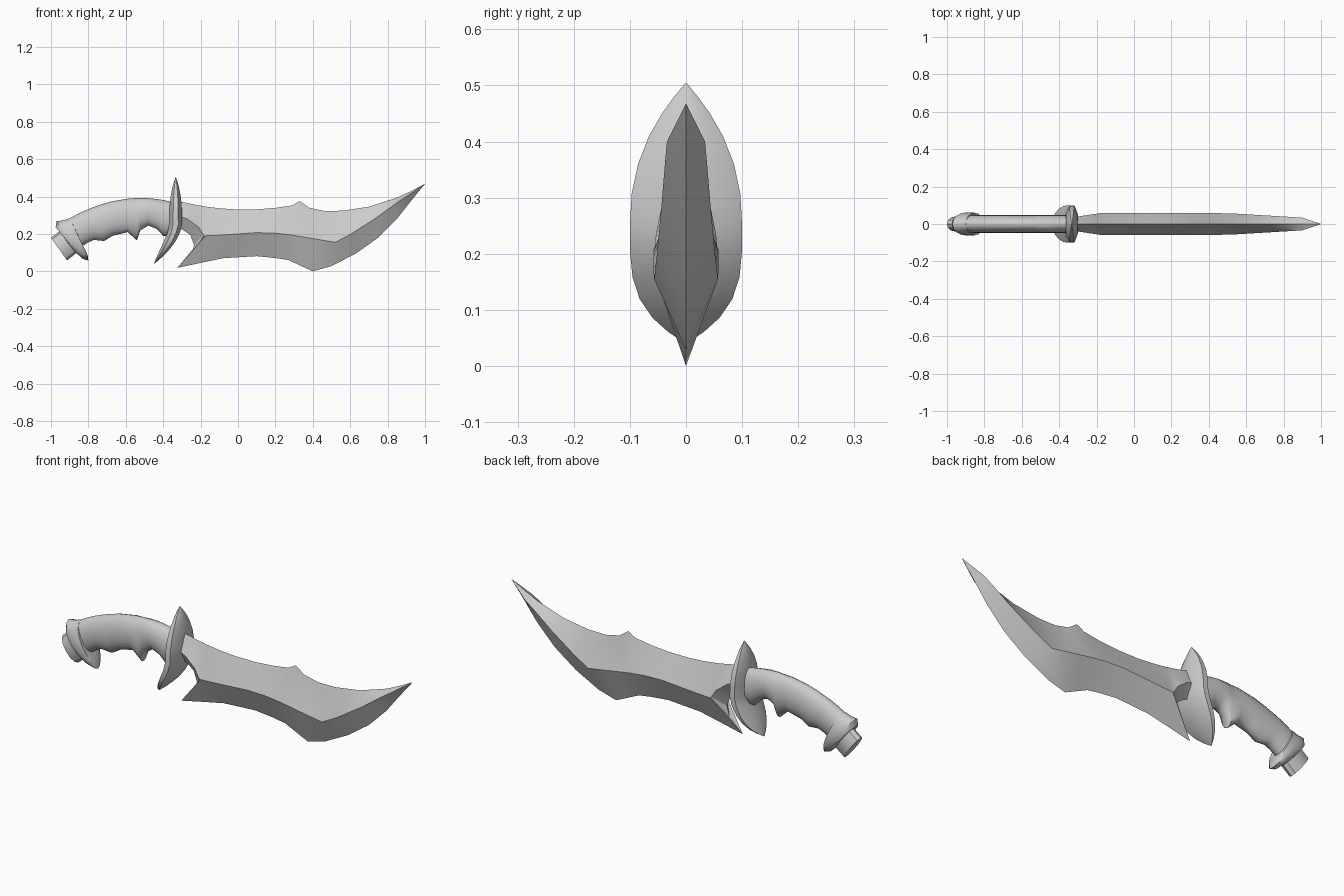
import bpy, bmesh, math

if "Cube" in bpy.data.objects:
    bpy.data.objects.remove(bpy.data.objects["Cube"])


def loft(name, rings, angle):
    """Skin a run of equal point rings and cap both ends."""
    bm = bmesh.new()
    loops = [[bm.verts.new(p) for p in ring] for ring in rings]
    n = len(loops[0])
    for a, b in zip(loops, loops[1:]):
        for i in range(n):
            j = (i + 1) % n
            bm.faces.new((a[i], a[j], b[j], b[i]))
    bm.faces.new(loops[0])
    bm.faces.new(loops[-1])
    bmesh.ops.remove_doubles(bm, verts=bm.verts, dist=0.0005)
    bmesh.ops.recalc_face_normals(bm, faces=bm.faces)
    me = bpy.data.meshes.new(name)
    bm.to_mesh(me)
    bm.free()
    ob = bpy.data.objects.new(name, me)
    bpy.context.collection.objects.link(ob)
    bpy.ops.object.select_all(action='DESELECT')
    ob.select_set(True)
    bpy.context.view_layer.objects.active = ob
    bpy.ops.object.shade_smooth_by_angle(angle=math.radians(angle))


def ring(a, b, w, section):
    """Fit a unit section between xz points a and b, with half width w in y."""
    cx, cz, dx, dz = (a[0] + b[0]) / 2, (a[1] + b[1]) / 2, (b[0] - a[0]) / 2, (b[1] - a[1]) / 2
    return [(cx + dx * u, w * v, cz + dz * u) for u, v in section]


def circle(n):
    return [(math.cos(2 * math.pi * i / n), math.sin(2 * math.pi * i / n)) for i in range(n)]


def spine(x):
    """Height of the blade's back: two hollow curves meeting at a barb."""
    if x < .3:
        return .33 + .36 * (x - .04) ** 2
    return .376 if x < .35 else .322 + .59 * (x - .5) ** 2 + max(0, .4 - x) * .5


# Blade: spine x, ridge x and z, cutting edge x and z
blade = [
    (-.36, -.36, .31, -.36, .22), (-.30, -.27, .28, -.30, .225), (-.26, -.21, .235, -.255, .195),
    (-.22, -.185, .195, -.235, .14), (-.19, -.182, .19, -.25, .085), (-.16, -.175, .19, -.325, .018),
    (-.10, -.12, .192, -.20, .045), (-.02, 0, .20, -.08, .07), (.10, .10, .207, .10, .081),
    (.20, .20, .204, .20, .071), (.29, .28, .195, .27, .06), (.33, .36, .182, .33, .032),
    (.38, .43, .17, .40, 0), (.46, .52, .155, .50, .028), (.56, .60, .197, .63, .095),
    (.70, .74, .287, .75, .18), (.85, .84, .36, .85, .28), (.92, .90, .40, .92, .37),
    (1, 1, .468, 1, .468),
]
rings = []
for sx, rx, rz, ex, ez in blade:
    w = 0 if rx == 1 else .058 - .06 * max(0, rx - .5) - .15 * max(0, -.18 - rx)
    sz = spine(sx) if rx < 1 else rz
    full = .42 if .3 < sx < .5 else .5
    mx, mz = (sx + rx) / 2, (sz + rz) / 2
    rings.append([(sx, 0, sz), (mx, -w * full, mz), (rx, -w, rz),
                  (ex, 0, ez), (rx, w, rz), (mx, w * full, mz)])
loft("blade", rings, 22)

# Guard: curved, bevelled oval plate ending in a horn above and below
bevel = [(su * u, sv * v) for su, sv, q in ((1, 1, 0), (1, -1, 1), (-1, -1, 0), (-1, 1, 1))
         for u, v in (((.4, 1), (1, .5)) if q == 0 else ((1, .5), (.4, 1)))]
rings = []
for i in range(15):
    t = math.sin(math.pi * (i / 14 - .5))
    z = .25 + (.255 if t > 0 else .21) * t
    x = -.333 - .116 * max(0, -t) ** 1.5
    half, w = .034 * (1 - abs(t) ** 3), .1 * (1 - abs(t) ** (2.3 if t > 0 else 3.7))
    rings.append(ring((x - half, z), (x + half, z), w, bevel))
loft("guard", rings, 35)

# Handle: rounded grip, arched back and finger grooves underneath
grip = [(-.84, .13), (-.80, .155), (-.77, .168), (-.715, .162), (-.67, .19), (-.59, .21),
        (-.54, .165), (-.523, .217), (-.48, .245), (-.435, .227), (-.40, .19), (-.35, .19)]
rings = []
for x, z in grip:
    bx = x - .35 * max(0, -.64 - x)
    rings.append(ring((bx, .392 - .75 * (bx + .52) ** 2), (x, z), .048, circle(16)))
loft("handle", rings, 60)

# Pommel collar with a pointed lower lip
collar = [((-.955, .215), (-.875, .105), .042), ((-.975, .235), (-.85, .085), .054),
          ((-.97, .268), (-.83, .066), .061), ((-.935, .272), (-.80, .058), .062),
          ((-.90, .284), (-.803, .085), .06), ((-.882, .255), (-.83, .135), .048)]
loft("pommel_collar", [ring(a, b, w, circle(16)) for a, b, w in collar], 45)

# Pommel cap: short faceted stub
cap = [((-.94, .225), (-.855, .105), .042), ((-1, .18), (-.914, .058), .04)]
loft("pommel_cap", [ring(a, b, w, circle(12)) for a, b, w in cap], 25)
